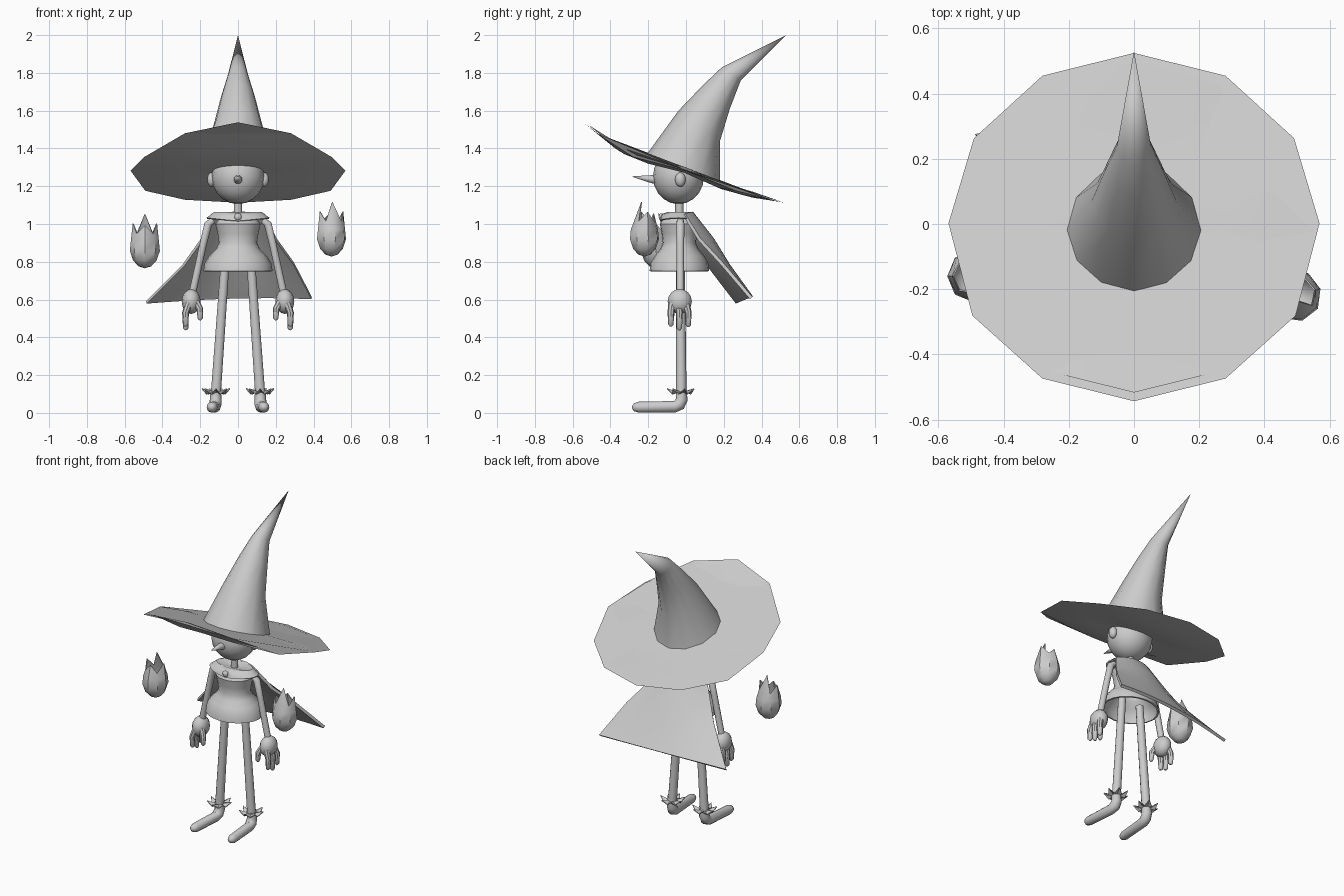
import bpy
import bmesh
from math import sin, cos, pi, radians
from mathutils import Vector

if "Cube" in bpy.data.objects:
    bpy.data.objects.remove(bpy.data.objects["Cube"])

clay = bpy.data.materials.new("plain_grey")
clay.use_nodes = True
GREY = (0.6, 0.6, 0.6, 1)
clay.diffuse_color = GREY
clay.node_tree.nodes["Principled BSDF"].inputs["Base Color"].default_value = GREY
parts = []


def loft(name, rings, closed=True, caps=(True, True), thick=0):
    """Skin rings of points; a one-point ring makes a tip."""
    bm = bmesh.new()
    rows = [[bm.verts.new(p) for p in ring] for ring in rings]
    for a, b in zip(rows, rows[1:]):
        n = max(len(a), len(b))
        for i in range(n if closed else n - 1):
            j = (i + 1) % n
            if len(a) == 1:
                bm.faces.new((a[0], b[i], b[j]))
            elif len(b) == 1:
                bm.faces.new((a[i], b[0], a[j]))
            else:
                bm.faces.new((a[i], a[j], b[j], b[i]))
    for row, cap in ((rows[0], caps[0]), (rows[-1], caps[1])):
        if cap and closed and len(row) > 2:
            bm.faces.new(row)
    bmesh.ops.recalc_face_normals(bm, faces=bm.faces)
    mesh = bpy.data.meshes.new(name)
    bm.to_mesh(mesh)
    bm.free()
    mesh.materials.append(clay)
    ob = bpy.data.objects.new(name, mesh)
    bpy.context.collection.objects.link(ob)
    if thick:
        mod = ob.modifiers.new("thickness", 'SOLIDIFY')
        mod.thickness, mod.offset = thick, 0
    parts.append(ob)
    return ob


def ellipse(c, rx, ry, n=12, drop=0):
    """Level ring; drop lowers it toward the sides."""
    return [(c[0] + rx * sin(2 * pi * i / n), c[1] - ry * cos(2 * pi * i / n),
             c[2] - drop * abs(sin(2 * pi * i / n))) for i in range(n)]


def tube(name, path, radii, n=10):
    """Round tube along a path; zero radius makes a tip."""
    pts = [Vector(p) for p in path]
    rings = []
    for i, (p, r) in enumerate(zip(pts, radii)):
        d = (pts[min(i + 1, len(pts) - 1)] - pts[max(i - 1, 0)]).normalized()
        u = d.cross(Vector((1, 0, 0))).normalized()
        v = d.cross(u)
        rings.append([p] if r == 0 else
                     [p + r * (u * cos(2 * pi * k / n) + v * sin(2 * pi * k / n)) for k in range(n)])
    return loft(name, rings)


def ball(name, c, rx, ry, rz, n=16, m=10):
    rings = [[(c[0], c[1], c[2] - rz)]]
    for i in range(1, m):
        t = pi * i / m
        rings.append(ellipse((c[0], c[1], c[2] - rz * cos(t)), rx * sin(t), ry * sin(t), n))
    return loft(name, rings + [[(c[0], c[1], c[2] + rz)]])


def lerp(table, t):
    for (a, za), (b, zb) in zip(table, table[1:]):
        if t <= b:
            return za + (zb - za) * (t - a) / (b - a)
    return table[-1][1]


# Hat: wavy brim, then a bent cone rising from it
WAVE = [(-.54, 1.54), (-.47, 1.48), (-.3, 1.37), (-.2, 1.335), (0, 1.285),
        (.2, 1.195), (.43, 1.135), (.52, 1.115)]


def on_brim(ring, lift=0):
    return [(x, y, lerp(WAVE, y) + lift) for x, y, z in ring]


loft("hat_brim", [on_brim(ellipse((0, -.01 * k, 0), .562 * k, .52 * k)) if k else [(0, 0, 1.285)]
                  for k in (0, .37, .7, 1)], thick=.03)


def hat_ring(front, back, half):
    f, b = Vector((0, *front)), Vector((0, *back))
    mid, arm = (f + b) / 2, (f - b) / 2
    return [mid + arm * cos(2 * pi * i / 12) + Vector((half * sin(2 * pi * i / 12), 0, 0))
            for i in range(12)]


loft("hat_cone", [on_brim(ellipse((0, -.02, 0), .207, .2), .01),
                  hat_ring((-.04, 1.6), (.18, 1.44), .13),
                  hat_ring((.09, 1.735), (.232, 1.61), .09),
                  hat_ring((.19, 1.83), (.29, 1.76), .052),
                  [(0, .53, 2)]])

# Head
ball("head", (0, -.04, 1.25), .14, .135, .145)
tube("nose", [(0, -.16, 1.235), (0, -.2, 1.24), (0, -.29, 1.252)], [.024, .018, 0])
tube("neck", [(0, -.035, 1.02), (0, -.035, 1.13)], [.022, .022])

# Torso with an open bell skirt
BODY = [(.75, .178), (.79, .172), (.83, .147), (.865, .112), (.9, .096),
        (.95, .103), (1, .115), (1.035, .09)]
loft("dress", [ellipse((0, -.035, z), r, r * .86, 20) for z, r in BODY],
     caps=(False, True), thick=.01)
loft("collar", [ellipse((0, -.035, 1.045), .02, .02, 20),
                ellipse((0, -.035, 1.06), .125, .06, 20),
                ellipse((0, -.04, 1.05), .15, .085, 20, .01),
                ellipse((0, -.04, 1.015), .165, .095, 20, -.015)],
     caps=(False, False), thick=.008)
ball("brooch", (0, -.13, 1.037), .02, .015, .02, 10, 6)

# Cape flaring backwards from the shoulders
CAPE = [((-.135, -.01, 1.05), (0, .03, 1.06), (.135, -.01, 1.05)),
        ((-.19, .03, .92), (0, .14, .92), (.2, .07, .92)),
        ((-.29, .12, .78), (0, .22, .78), (.295, .19, .79)),
        ((-.485, .27, .585), (-.03, .335, .61), (.39, .345, .608))]


def cape_row(a, m, b, n=8):
    a, m, b = Vector(a), Vector(m), Vector(b)
    ctrl = m * 2 - (a + b) / 2
    return [a * (1 - t) ** 2 + ctrl * 2 * t * (1 - t) + b * t * t for t in [i / n for i in range(n + 1)]]


loft("cape", [cape_row(*row) for row in CAPE], closed=False, thick=.018)

# Paired limbs
for s, side in ((1, "left"), (-1, "right")):
    def at(points):
        return [(s * x, y, z) for x, y, z in points]

    ball(side + "_ear", (s * .14, -.03, 1.235), .024, .028, .038, 10, 8)
    tube(side + "_arm", at([(.13, -.03, 1.02), (.158, -.03, 1), (.185, -.03, .89), (.242, -.03, .63)]),
         [.018, .022, .02, .02])
    ball(side + "_palm", (s * .248, -.033, .59), .05, .064, .066, 12, 8)
    for i, (y, low) in enumerate(((-.08, .468), (-.035, .448), (.012, .465))):
        tube(f"{side}_finger_{i + 1}", at([(.26, y * .8 - .01, .58), (.278, y, .53), (.277, y, low), (.275, y, low - .01)]),
             [.02, .018, .014, .006], 8)
    tube(side + "_thumb", at([(.225, -.06, .59), (.202, -.075, .55), (.2, -.078, .5), (.202, -.078, .49)]),
         [.02, .018, .014, .006], 8)
    tube(side + "_leg", at([(.068, -.03, .8), (.118, -.025, .09)]), [.024, .028])
    # Pointed ankle frill
    points = 14
    frill = [(s * .117 + r * sin(2 * pi * i / points), -.025 + r * cos(2 * pi * i / points), z)
             for i in range(points)
             for r, z in [(.076, .128) if i % 2 else (.052, .1)]]
    loft(side + "_frill", [ellipse((s * .117, -.025, .11), .026, -.026, points), frill],
         caps=(False, False), thick=.006)
    tube(side + "_foot", at([(.118, -.025, .12), (.118, -.022, .07), (.12, -.035, .045), (.123, -.06, .032),
                             (.137, -.25, .03), (.139, -.275, .03), (.14, -.285, .03)]),
         [.028, .031, .033, .031, .029, .021, .007], 12)

# Floating flames: egg-shaped cups with a spiked crown
SHAPE = [(.01, .032), (.04, .06), (.09, .077), (.14, .072)]


def flame(name, c, turn):
    def ring(specs):
        return [(c[0] + r * sin(turn + pi * i / 4), c[1] - r * cos(turn + pi * i / 4), c[2] + h)
                for i, (r, h) in enumerate(specs)]

    crown = [(.015, .287), (.058, .185), (.062, .235), (.06, .18),
             (.05, .225), (.06, .18), (.062, .235), (.058, .185)]
    loft(name, [[c]] + [ring([(r, h)] * 8) for h, r in SHAPE] + [ring(crown)],
         caps=(False, False), thick=.005)


flame("left_flame", (.495, -.22, .83), radians(15))
flame("right_flame", (-.493, -.16, .768), radians(180))

# Apply thickness, then smooth while keeping hard edges
bpy.ops.object.select_all(action='DESELECT')
for ob in parts:
    ob.select_set(True)
bpy.context.view_layer.objects.active = parts[0]
bpy.ops.object.convert(target='MESH')
bpy.ops.object.shade_smooth_by_angle(angle=radians(42))
